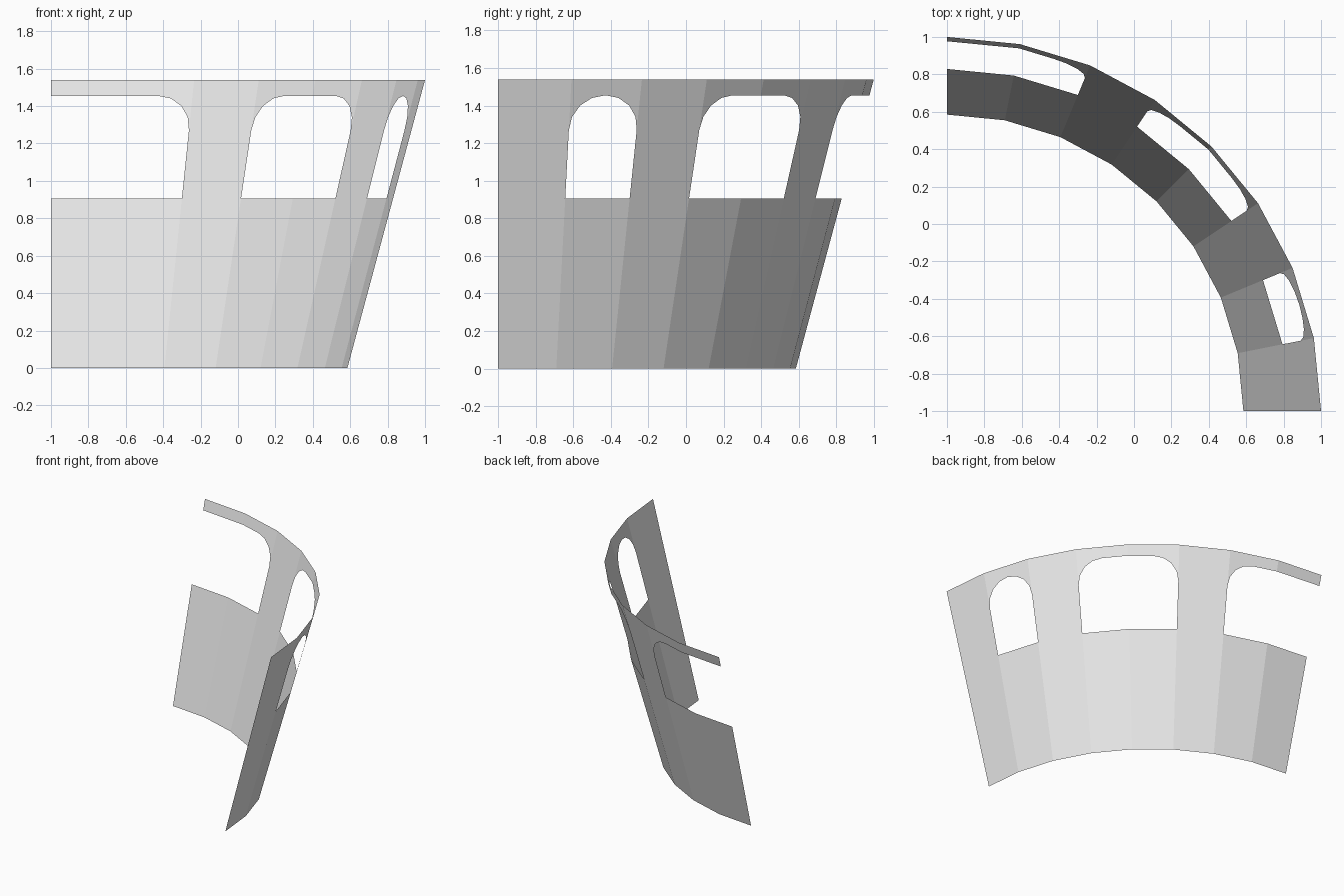
import bpy, bmesh
from math import sin, cos, pi
from mathutils import Vector

cube = bpy.data.objects.get("Cube")
if cube:
    bpy.data.objects.remove(cube, do_unlink=True)

SEGMENTS = 8                      # facets in the quarter turn
R_BASE, R_TOP = 1.585, 2.0        # flared wall radii
SILL, SPRING, HEAD, TOP = 0.905, 1.27, 1.455, 1.54
ARC_STEPS = 4

grey = bpy.data.materials.new("light grey")
grey.use_nodes = True
grey.diffuse_color = (0.8, 0.8, 0.8, 1)
grey.node_tree.nodes["Principled BSDF"].inputs["Base Color"].default_value = (0.8, 0.8, 0.8, 1)


def wall_point(seg, u, z):
    """Point on facet seg, u from 0 to 1 across it, at height z."""
    r = R_BASE + (R_TOP - R_BASE) * z / TOP
    a, b = (Vector((cos(t), sin(t), 0)) * r
            for t in (seg * pi / 2 / SEGMENTS, (seg + 1) * pi / 2 / SEGMENTS))
    p = a.lerp(b, u)
    return Vector((p.x - 1, p.y - 1, z))


def make_part(name, strips):
    """Each strip is (facet, lower edge as (u, z) points, upper height)."""
    bm = bmesh.new()
    for seg, lower, upper in strips:
        for (u0, z0), (u1, z1) in zip(lower, lower[1:]):
            corners = [(u0, z0), (u1, z1), (u1, upper), (u0, upper)]
            bm.faces.new([bm.verts.new(wall_point(seg, u, z)) for u, z in corners][::1])
    bmesh.ops.remove_doubles(bm, verts=bm.verts, dist=1e-5)
    mesh = bpy.data.meshes.new(name)
    bm.to_mesh(mesh)
    bm.free()
    mesh.materials.append(grey)
    bpy.context.collection.objects.link(bpy.data.objects.new(name, mesh))


def level(z):
    return [(0, z), (1, z)]


# Quarter arch from the pillar edge up to the middle of a facet
arch = [(0.5 - 0.5 * cos(t), SPRING + (HEAD - SPRING) * sin(t))
        for t in (i * pi / 2 / ARC_STEPS for i in range(ARC_STEPS + 1))]
arch_back = [(1 - u, z) for u, z in reversed(arch)]
start_arch = arch + [(1, HEAD)]
end_arch = [(0, HEAD)] + arch_back

# Solid wall below the windows
make_part("lower_wall", [(s, level(0), SILL) for s in range(SEGMENTS)])

# Pillars between the windows
for name, seg in (("end_pillar", 0), ("side_pillar", 2), ("back_pillar", 5)):
    make_part(name, [(seg, level(SILL), TOP)])

# Arched headers over the narrow, wide and open-ended windows
make_part("narrow_window_header", [(1, arch + arch_back[1:], TOP)])
make_part("wide_window_header", [(3, start_arch, TOP), (4, end_arch, TOP)])
make_part("open_window_header", [(6, start_arch, TOP), (7, level(HEAD), TOP)])
